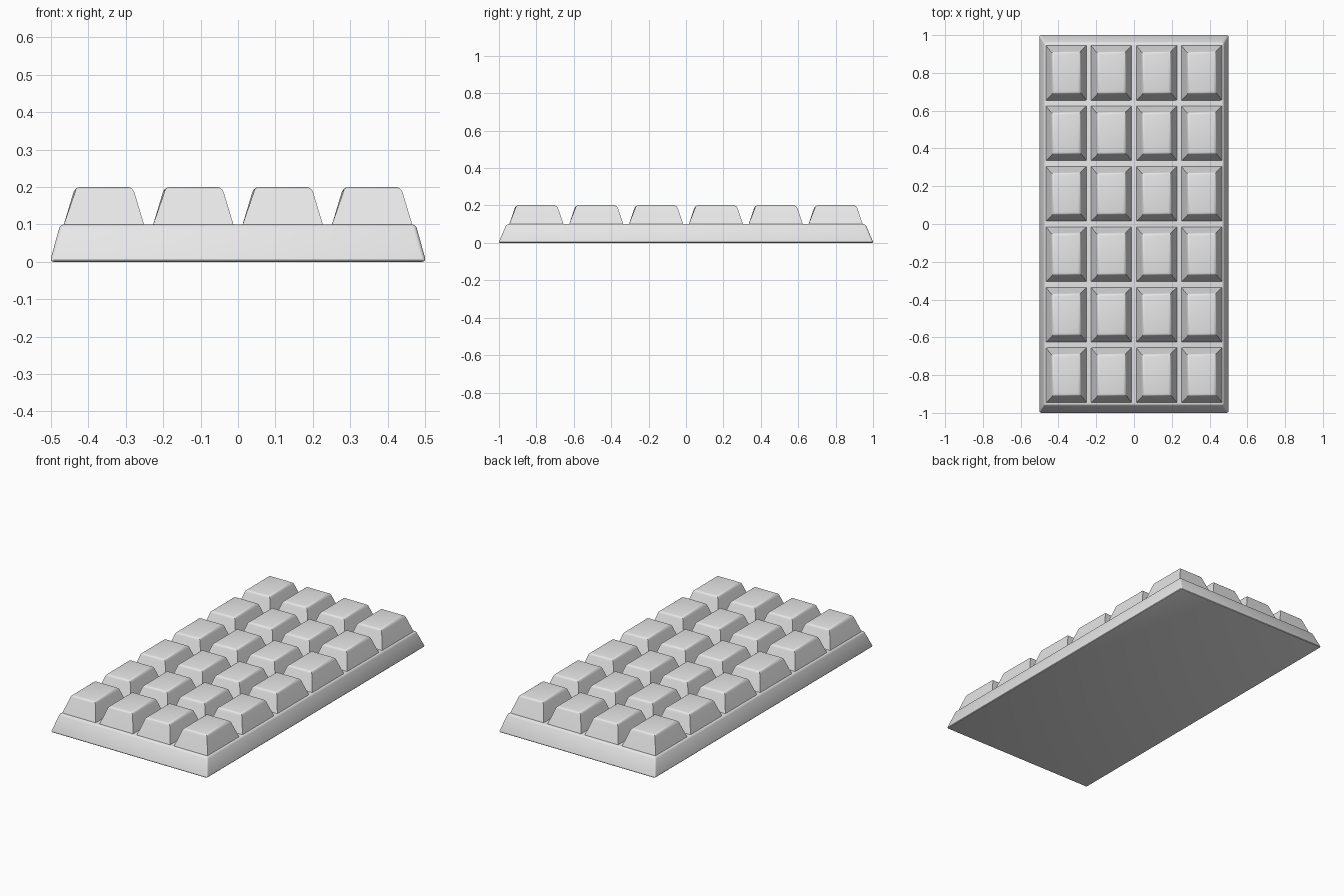
import bpy
import bmesh

cube = bpy.data.objects.get("Cube")
if cube:
    bpy.data.objects.remove(cube, do_unlink=True)

grey = bpy.data.materials.new("plain_grey")
grey.use_nodes = True
colour = (0.8, 0.8, 0.8, 1)
grey.diffuse_color = colour
grey.node_tree.nodes["Principled BSDF"].inputs["Base Color"].default_value = colour


def tapered_slab(name, centre, bottom, top, z0, z1, bevel, top_only):
    """Frustum with half sizes bottom and top, and rounded edges."""
    bm = bmesh.new()
    bmesh.ops.create_cube(bm, size=2)
    for v in bm.verts:
        half, z = (top, z1) if v.co.z > 0 else (bottom, z0)
        v.co = (v.co.x * half[0], v.co.y * half[1], z)
    edges = [e for e in bm.edges
             if not top_only or all(v.co.z == max(w.co.z for w in bm.verts) for v in e.verts)]
    bmesh.ops.bevel(bm, geom=edges, offset=bevel, segments=3, profile=0.5,
                    affect='EDGES', clamp_overlap=True)
    mesh = bpy.data.meshes.new(name)
    bm.to_mesh(mesh)
    bm.free()
    mesh.materials.append(grey)
    obj = bpy.data.objects.new(name, mesh)
    obj.location = (centre[0], centre[1], 0)
    bpy.context.collection.objects.link(obj)
    bpy.ops.object.select_all(action='DESELECT')
    obj.select_set(True)
    bpy.context.view_layer.objects.active = obj
    bpy.ops.object.shade_smooth_by_angle()
    return obj


# Bar base
tapered_slab("bar_base", (0, 0), (0.503, 1.003), (0.475, 0.959), 0, 0.1, 0.01, False)

# Grid of raised pieces, sunk slightly into the base
COLUMNS, ROWS = 4, 6
for row in range(ROWS):
    for col in range(COLUMNS):
        x = (col - (COLUMNS - 1) / 2) * 0.239
        y = (row - (ROWS - 1) / 2) * 0.32
        tapered_slab(f"piece_{row + 1}_{col + 1}", (x, y), (0.109, 0.147),
                     (0.077, 0.111), 0.094, 0.2, 0.014, True)
